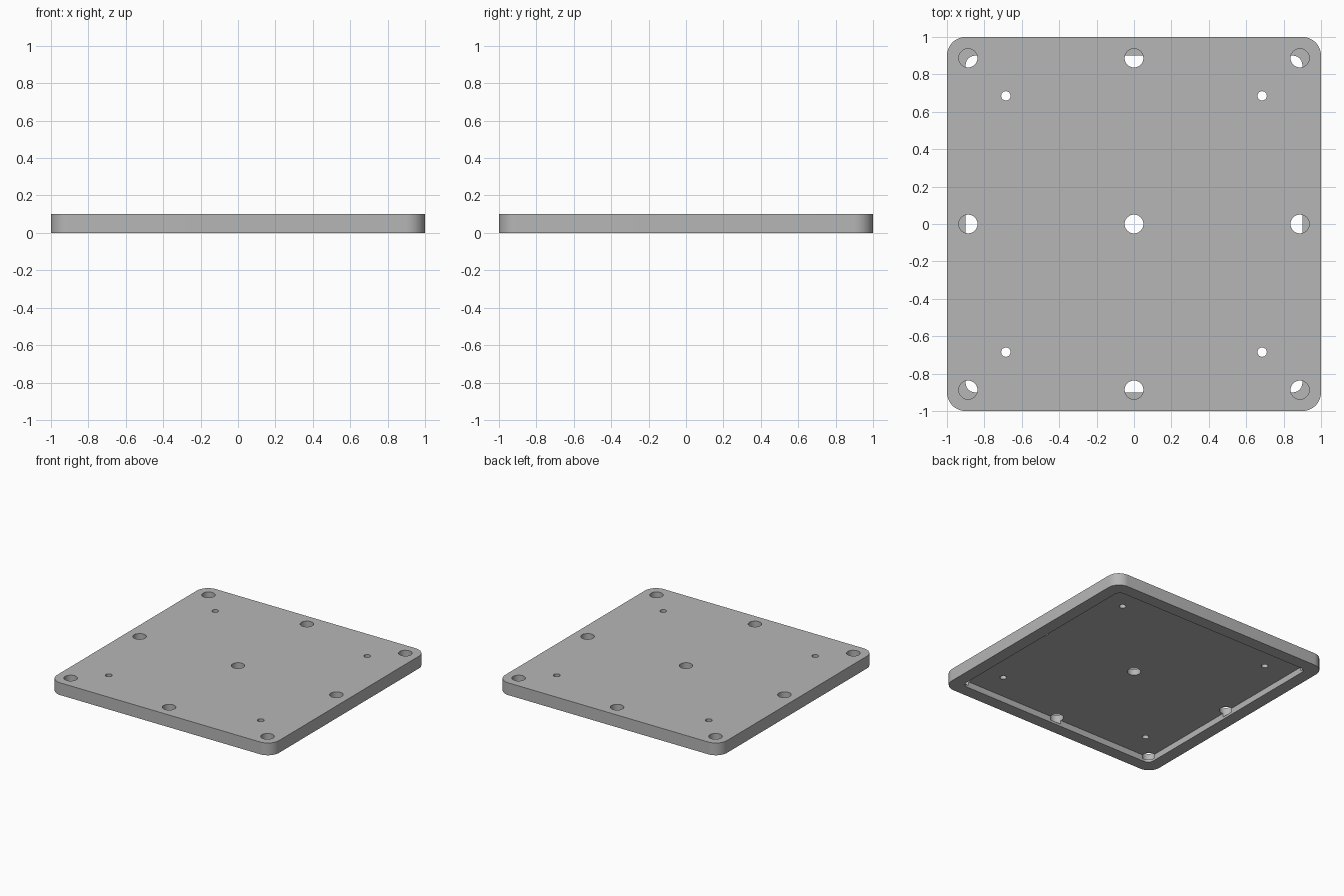
import bpy, bmesh, math

cube = bpy.data.objects.get("Cube")
if cube:
    bpy.data.objects.remove(cube, do_unlink=True)

HEIGHT = 0.1
POCKET_CEILING = 0.05
HOLE_FLOOR = 0.02

grey = bpy.data.materials.new("plain_grey")
grey.use_nodes = True
colour = (0.47, 0.47, 0.47, 1)
grey.diffuse_color = colour
grey.node_tree.nodes["Principled BSDF"].inputs["Base Color"].default_value = colour


def prism(name, outline, z0, z1):
    """Extrude a closed 2D outline from z0 up to z1."""
    bm = bmesh.new()
    face = bm.faces.new([bm.verts.new((x, y, z0)) for x, y in outline])
    top = bmesh.ops.extrude_face_region(bm, geom=[face])["geom"]
    verts = [v for v in top if isinstance(v, bmesh.types.BMVert)]
    bmesh.ops.translate(bm, vec=(0, 0, z1 - z0), verts=verts)
    bmesh.ops.recalc_face_normals(bm, faces=bm.faces)
    mesh = bpy.data.meshes.new(name)
    bm.to_mesh(mesh)
    bm.free()
    mesh.materials.append(grey)
    obj = bpy.data.objects.new(name, mesh)
    bpy.context.collection.objects.link(obj)
    return obj


def rounded_square(half, radius, steps=12):
    points = []
    for quarter, (sx, sy) in enumerate([(1, 1), (-1, 1), (-1, -1), (1, -1)]):
        for i in range(steps + 1):
            a = (quarter + i / steps) * math.pi / 2
            points.append((sx * (half - radius) + radius * math.cos(a),
                           sy * (half - radius) + radius * math.sin(a)))
    return points


def circle(x, y, radius, sides=48):
    return [(x + radius * math.cos(math.tau * i / sides),
             y + radius * math.sin(math.tau * i / sides)) for i in range(sides)]


# Plate with rounded corners
plate = prism("base_plate", rounded_square(1, 0.1), 0, HEIGHT)

# Shallow pocket in the underside
cutters = [prism("pocket_cutter", rounded_square(0.9, 0.05), -0.1, POCKET_CEILING)]

# Grid of large holes, sunk partly into the rim
for x in (-0.887, 0, 0.887):
    for y in (-0.887, 0, 0.887):
        cutters.append(prism("large_hole_cutter", circle(x, y, 0.05), HOLE_FLOOR, 0.2))

# Four small screw holes
for x in (-0.685, 0.685):
    for y in (-0.685, 0.685):
        cutters.append(prism("screw_hole_cutter", circle(x, y, 0.025, 32), HOLE_FLOOR, 0.2))

# Cut everything out of the plate
bpy.ops.object.select_all(action="DESELECT")
plate.select_set(True)
bpy.context.view_layer.objects.active = plate
for cutter in cutters:
    cutter.hide_render = True
    mod = plate.modifiers.new("cut", "BOOLEAN")
    mod.operation = "DIFFERENCE"
    mod.solver = "EXACT"
    mod.object = cutter
    bpy.ops.object.modifier_apply(modifier=mod.name)
    bpy.data.objects.remove(cutter, do_unlink=True)

bpy.ops.object.shade_smooth_by_angle(angle=math.radians(30))
